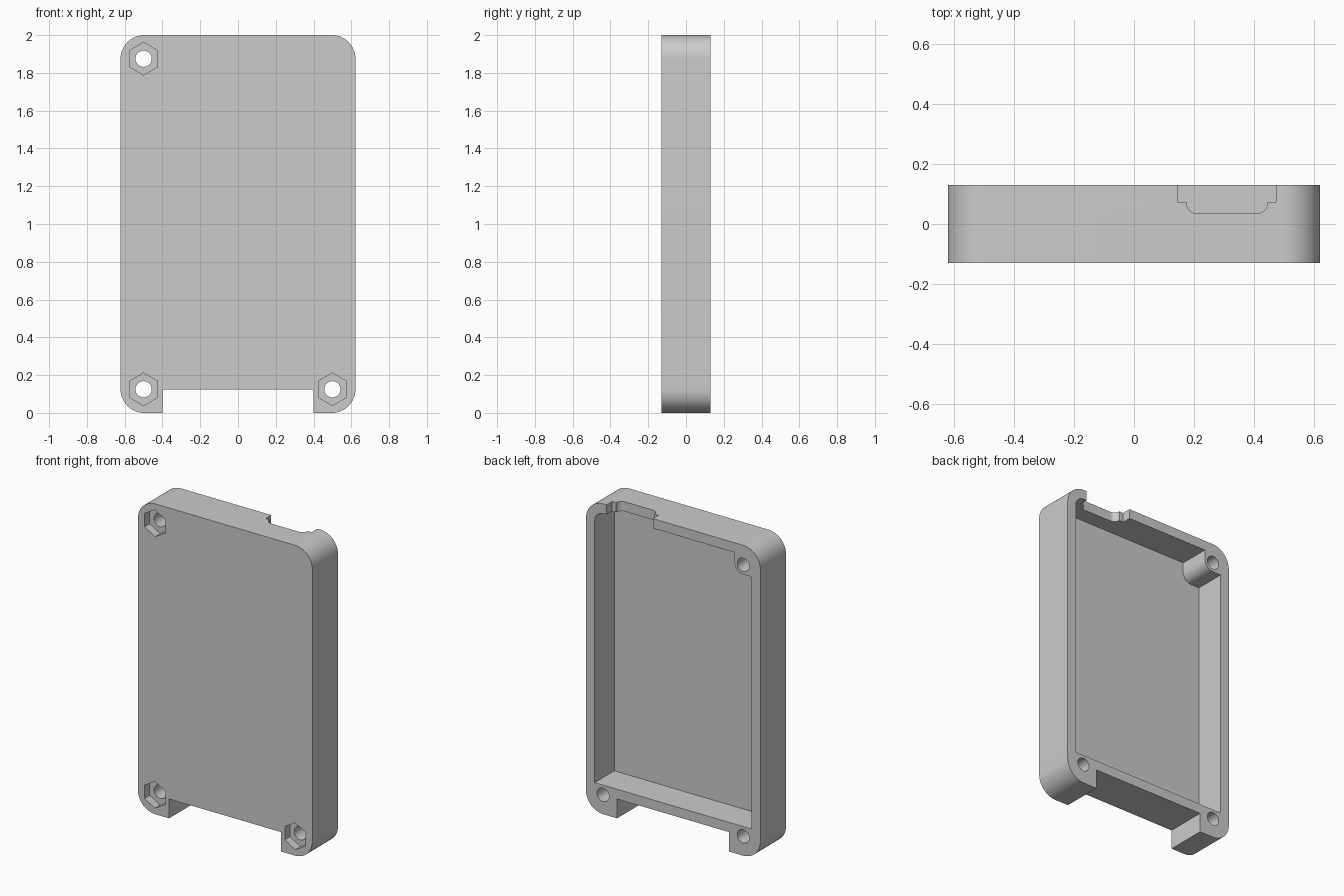
import bpy, bmesh, math
from mathutils import Vector

if "Cube" in bpy.data.objects:
    bpy.data.objects.remove(bpy.data.objects["Cube"])

HALF_W, HALF_D, HEIGHT = 0.622, 0.131, 2.0
WALL, CORNER = 0.0625, 0.125
INNER = HALF_W - WALL
FLOOR = -HALF_D + WALL
NUT_DEPTH = 0.052
HOLES = [(-0.5, 0.125), (0.5, 0.125), (-0.5, 1.875)]

grey = bpy.data.materials.new("light grey plastic")
grey.use_nodes = True
colour = (0.6, 0.6, 0.6, 1)
grey.diffuse_color = colour
grey.node_tree.nodes["Principled BSDF"].inputs["Base Color"].default_value = colour


def rounded(corners, steps=12):
    """Outline from (u, v, radius) corners, each filleted by its radius."""
    out = []
    for i, (u, v, r) in enumerate(corners):
        p = Vector((u, v))
        if r == 0:
            out.append(p)
            continue
        a = (Vector(corners[i - 1][:2]) - p).normalized()
        b = (Vector(corners[(i + 1) % len(corners)][:2]) - p).normalized()
        half = a.angle(b) / 2
        centre = p + (a + b).normalized() * r / math.sin(half)
        start = (p + a * r / math.tan(half) - centre).normalized()
        end = (p + b * r / math.tan(half) - centre).normalized()
        out += [centre + start.slerp(end, k / steps) * r for k in range(steps + 1)]
    return out


def ring(centre, radius, sides):
    """Regular polygon with a corner pointing up."""
    turns = [math.tau * k / sides for k in range(sides)]
    return [Vector((centre[0] + radius * math.sin(t), centre[1] + radius * math.cos(t)))
            for t in turns]


def prism(name, outline, low, high, axis="Y"):
    """Extrude an outline from low to high along Y or Z."""
    bm = bmesh.new()
    place = (lambda p, h: (p.x, h, p.y)) if axis == "Y" else (lambda p, h: (p.x, p.y, h))
    ends = [[bm.verts.new(place(p, h)) for p in outline] for h in (low, high)]
    for loop in ends:
        bm.faces.new(loop)
    n = len(outline)
    for i in range(n):
        j = (i + 1) % n
        bm.faces.new((ends[0][i], ends[0][j], ends[1][j], ends[1][i]))
    bmesh.ops.recalc_face_normals(bm, faces=bm.faces)
    mesh = bpy.data.meshes.new(name)
    bm.to_mesh(mesh)
    bm.free()
    obj = bpy.data.objects.new(name, mesh)
    bpy.context.collection.objects.link(obj)
    mesh.materials.append(grey)
    return obj


# Case body, with the connector notch between the two feet
case = prism("case_shell", rounded([
    (-HALF_W, 0, CORNER), (-0.4, 0, 0), (-0.4, 0.125, 0), (0.4, 0.125, 0),
    (0.4, 0, 0), (HALF_W, 0, CORNER), (HALF_W, HEIGHT, CORNER),
    (-HALF_W, HEIGHT, CORNER)], 16), -HALF_D, HALF_D)

# Cavity open to the back, stepping around the upper screw boss
top, low = HEIGHT - WALL, 0.125 + WALL
cutters = [prism("cavity_cutter", rounded([
    (-INNER, low, 0), (INNER, low, 0), (INNER, top, WALL), (-0.4375, top, 0),
    (-0.4375, 1.8125, WALL), (-INNER, 1.8125, 0)]), FLOOR, 0.3)]

# Port opening in the top wall
cutters.append(prism("port_cutter", rounded([
    (0.145, 0.2, 0), (0.145, 0.073, 0), (0.175, 0.073, 0), (0.175, 0.035, 0.037),
    (0.447, 0.035, 0.037), (0.447, 0.073, 0), (0.475, 0.073, 0), (0.475, 0.2, 0)]),
    1.9, 2.1, "Z"))

# Screw holes with hexagonal nut pockets at the front
for spot in HOLES:
    cutters.append(prism("hole_cutter", ring(spot, 0.043, 32), -0.3, 0.3))
    cutters.append(prism("nut_cutter", ring(spot, 0.086, 6), -0.3, -HALF_D + NUT_DEPTH))

bpy.ops.object.select_all(action="DESELECT")
case.select_set(True)
bpy.context.view_layer.objects.active = case
for cutter in cutters:
    cutter.hide_render = True
    cut = case.modifiers.new(cutter.name, "BOOLEAN")
    cut.operation = "DIFFERENCE"
    cut.solver = "EXACT"
    cut.object = cutter
    bpy.ops.object.modifier_apply(modifier=cut.name)
    bpy.data.objects.remove(cutter)

bpy.ops.object.shade_smooth_by_angle(angle=math.radians(30))
